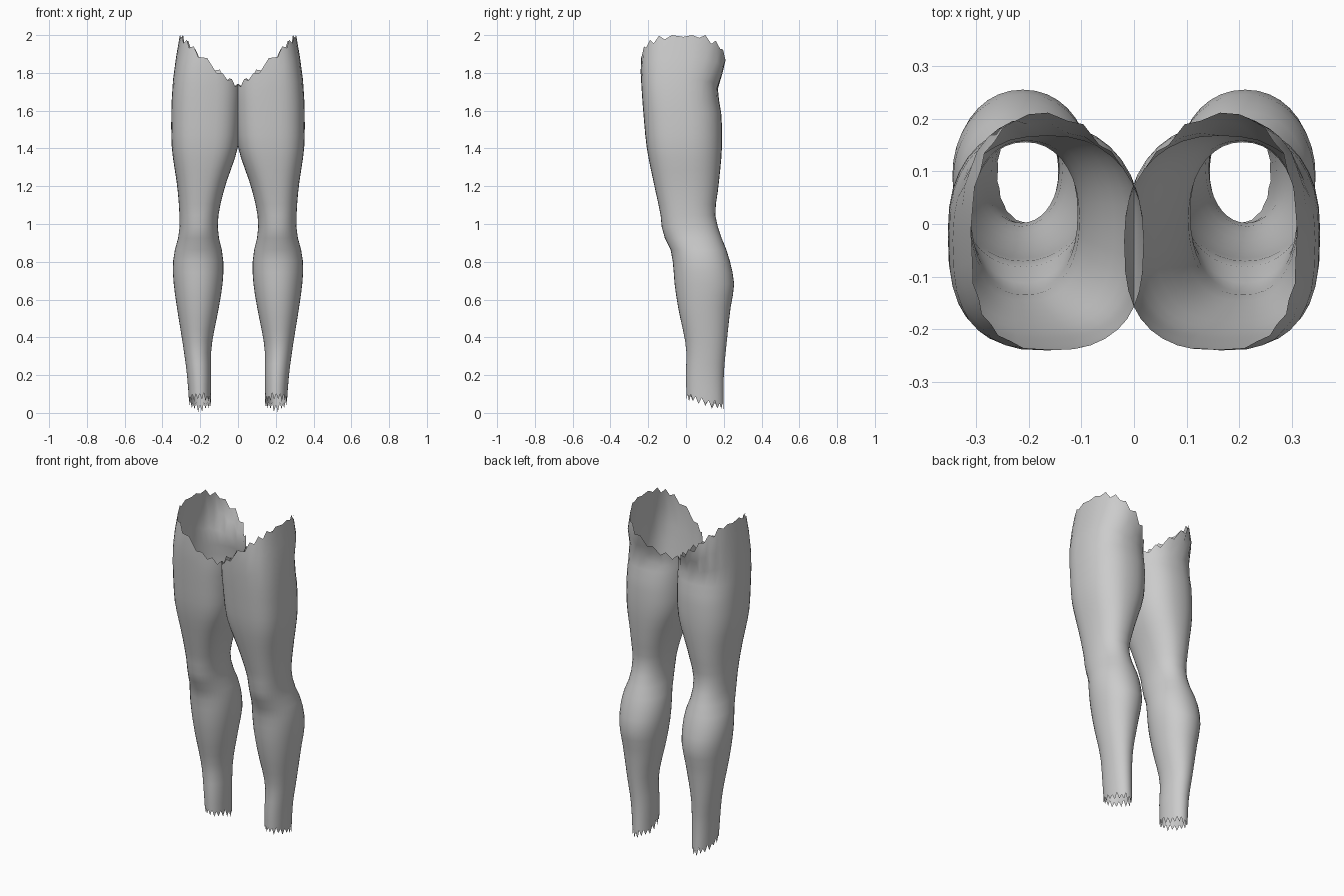
import bpy, bmesh, math, random

if "Cube" in bpy.data.objects:
    bpy.data.objects.remove(bpy.data.objects["Cube"])

# Leg cross-sections: height, inner x, outer x, front y, back y
STATIONS = [
    (0.00, 0.145, 0.255, 0.005, 0.200),
    (0.20, 0.142, 0.270, 0.000, 0.200),
    (0.35, 0.140, 0.290, 0.000, 0.213),
    (0.55, 0.103, 0.322, -0.040, 0.235),
    (0.68, 0.082, 0.340, -0.060, 0.255),
    (0.78, 0.077, 0.345, -0.068, 0.238),
    (0.86, 0.085, 0.335, -0.080, 0.215),
    (0.95, 0.105, 0.312, -0.122, 0.180),
    (1.05, 0.103, 0.310, -0.135, 0.155),
    (1.20, 0.068, 0.322, -0.167, 0.172),
    (1.40, 0.002, 0.350, -0.207, 0.190),
    (1.58, -0.015, 0.353, -0.225, 0.187),
    (1.73, -0.018, 0.347, -0.236, 0.168),
    (1.85, -0.005, 0.333, -0.240, 0.210),
    (2.00, 0.010, 0.308, -0.225, 0.198),
]
SEGMENTS = 36


def section(z):
    """Smoothly interpolated cross-section at height z."""
    n = len(STATIONS)
    i = 0
    while i < n - 2 and z > STATIONS[i + 1][0]:
        i += 1
    a, b = STATIONS[i], STATIONS[i + 1]
    p, q = STATIONS[max(i - 1, 0)], STATIONS[min(i + 2, n - 1)]
    h = b[0] - a[0]
    t = min(max((z - a[0]) / h, 0), 1)
    out = []
    for k in range(1, 5):
        ma = (b[k] - p[k]) / (b[0] - p[0]) * h
        mb = (q[k] - a[k]) / (q[0] - a[0]) * h
        out.append((2*t**3 - 3*t*t + 1) * a[k] + (t**3 - 2*t*t + t) * ma
                   + (3*t*t - 2*t**3) * b[k] + (t**3 - t*t) * mb)
    return out


def point(z, ang):
    """Point on the leg surface; the thigh is squarer at the front."""
    x0, x1, y0, y1 = section(z)
    c, s = math.cos(ang), math.sin(ang)
    thigh = min(max((z - 0.9) / 0.5, 0), 1)
    e = 2 / (2.1 + thigh * (0.7 if s < 0 else 0.2))
    x = (x0 + x1) / 2 + (x1 - x0) / 2 * math.copysign(abs(c) ** e, c)
    y = (y0 + y1) / 2 + (y1 - y0) / 2 * math.copysign(abs(s) ** e, s)
    return x, y, z


def build_leg(name, side, mat):
    random.seed(4)
    levels = [0.2 + 1.45 * i / 24 for i in range(25)]
    columns = []
    for j in range(SEGMENTS):
        ang = 2 * math.pi * j / SEGMENTS
        # Torn hems: a sloping edge with alternating teeth
        tooth = 1 if j % 2 else -1
        tx = point(1.8, ang)[0]
        top = 1.72 + 0.83 * max(tx, 0) + tooth * random.uniform(0.008, 0.022)
        top = min(top, 2.0)
        by = point(0.1, ang)[1]
        low = 0.088 - 0.30 * by + tooth * random.uniform(0.01, 0.028)
        low = max(low, 0.0)
        zs = [low, (low + 0.2) / 2] + levels
        zs += [1.65 + (top - 1.65) * t for t in (0.33, 0.67, 1)]
        columns.append([point(z, ang) for z in zs])

    bm = bmesh.new()
    grid = [[bm.verts.new((side * x, y, z)) for x, y, z in col] for col in columns]
    for j in range(SEGMENTS):
        a, b = grid[j], grid[(j + 1) % SEGMENTS]
        for i in range(len(a) - 1):
            quad = [a[i], b[i], b[i + 1], a[i + 1]]
            face = bm.faces.new(quad if side > 0 else quad[::-1])
            face.smooth = True
    mesh = bpy.data.meshes.new(name)
    bm.to_mesh(mesh)
    bm.free()
    mesh.materials.append(mat)
    obj = bpy.data.objects.new(name, mesh)
    bpy.context.collection.objects.link(obj)


grey = bpy.data.materials.new("light_grey")
grey.diffuse_color = (0.6, 0.6, 0.6, 1)
grey.use_nodes = True
grey.node_tree.nodes["Principled BSDF"].inputs["Base Color"].default_value = grey.diffuse_color

# Open trouser-like legs, mirrored about x = 0
build_leg("right_leg", 1, grey)
build_leg("left_leg", -1, grey)
